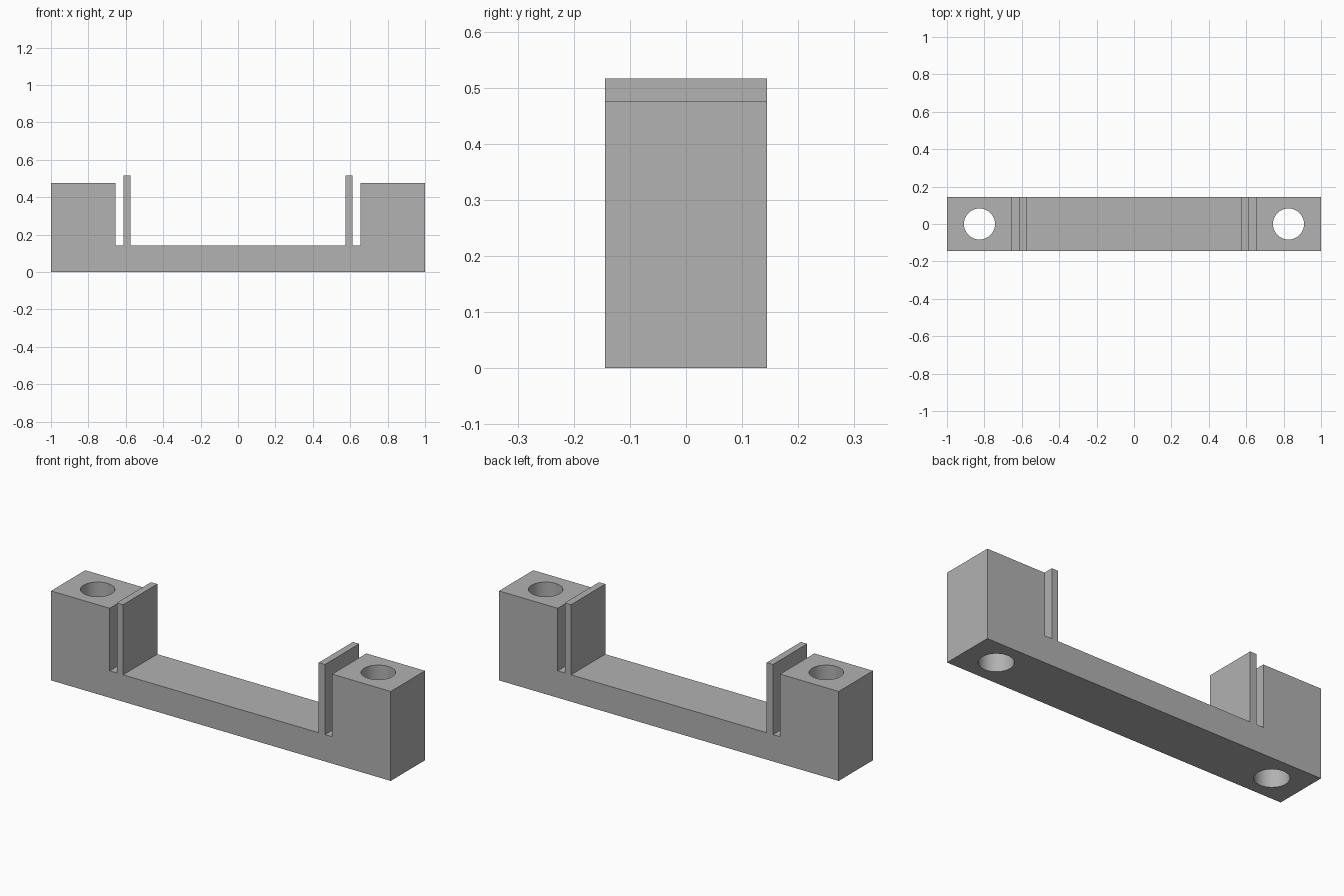
import bpy
import bmesh

cube = bpy.data.objects.get("Cube")
if cube:
    bpy.data.objects.remove(cube, do_unlink=True)

HALF_DEPTH = 0.144
BASE_TOP, BLOCK_TOP, FIN_TOP = 0.143, 0.476, 0.516
BLOCK_IN, FIN_OUT, FIN_IN = 0.655, 0.613, 0.576
HOLE_X, HOLE_R = 0.826, 0.083

grey = bpy.data.materials.new("plain grey")
grey.use_nodes = True
color = (0.445, 0.445, 0.445, 1)
grey.diffuse_color = color
grey.node_tree.nodes["Principled BSDF"].inputs["Base Color"].default_value = color

# Bracket body: base bar, end blocks and thin clip fins as one extruded profile
right_half = [(1, 0), (1, BLOCK_TOP), (BLOCK_IN, BLOCK_TOP), (BLOCK_IN, BASE_TOP),
              (FIN_OUT, BASE_TOP), (FIN_OUT, FIN_TOP), (FIN_IN, FIN_TOP), (FIN_IN, BASE_TOP)]
profile = right_half + [(-x, z) for x, z in reversed(right_half)]

bm = bmesh.new()
face = bm.faces.new([bm.verts.new((x, -HALF_DEPTH, z)) for x, z in profile])
extruded = bmesh.ops.extrude_face_region(bm, geom=[face])["geom"]
bmesh.ops.translate(bm, vec=(0, 2 * HALF_DEPTH, 0),
                    verts=[v for v in extruded if isinstance(v, bmesh.types.BMVert)])
bmesh.ops.recalc_face_normals(bm, faces=bm.faces)
mesh = bpy.data.meshes.new("bracket_body")
bm.to_mesh(mesh)
bm.free()
mesh.materials.append(grey)
body = bpy.data.objects.new("bracket_body", mesh)
bpy.context.collection.objects.link(body)

# Vertical screw holes through both end blocks
for side, x in (("left", HOLE_X), ("right", -HOLE_X)):
    bpy.ops.mesh.primitive_cylinder_add(vertices=64, radius=HOLE_R, depth=1,
                                        location=(x, 0, BLOCK_TOP / 2))
    cutter = bpy.context.object
    cutter.name = side + "_hole_cutter"
    cutter.data.materials.append(grey)
    cut = body.modifiers.new(side + "_screw_hole", "BOOLEAN")
    cut.operation = "DIFFERENCE"
    cut.solver = "EXACT"
    cut.object = cutter
    bpy.context.view_layer.objects.active = body
    bpy.ops.object.select_all(action="DESELECT")
    body.select_set(True)
    bpy.ops.object.modifier_apply(modifier=cut.name)
    bpy.data.objects.remove(cutter, do_unlink=True)

# Smooth hole walls, crisp block edges
bpy.ops.object.shade_smooth_by_angle(angle=0.5)
